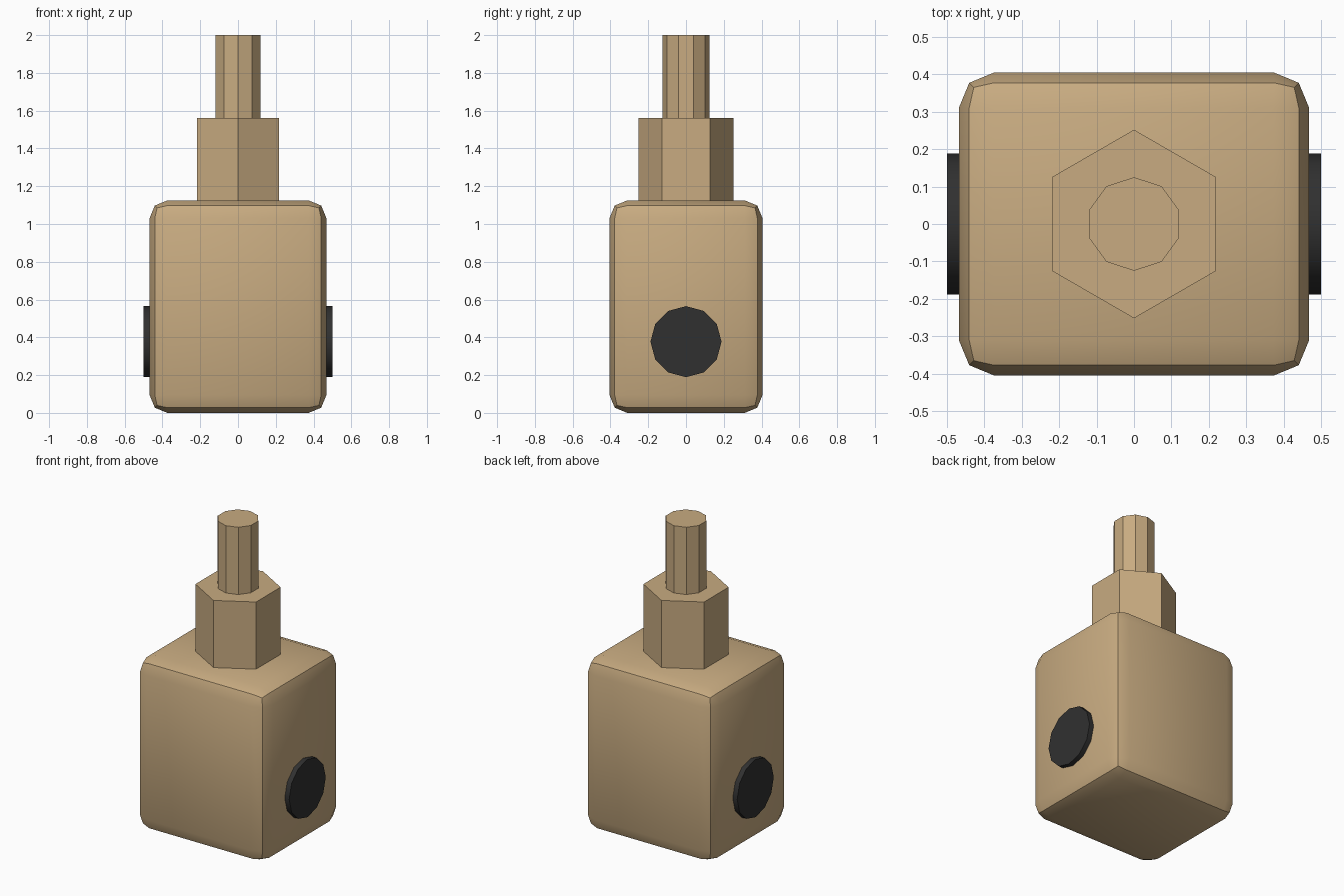
import bpy
from math import radians, pi

cube = bpy.data.objects.get("Cube")
if cube:
    bpy.data.objects.remove(cube, do_unlink=True)


def make_material(name, rgb):
    mat = bpy.data.materials.new(name)
    mat.use_nodes = True
    colour = (*rgb, 1.0)
    mat.diffuse_color = colour
    mat.node_tree.nodes["Principled BSDF"].inputs["Base Color"].default_value = colour
    return mat


tan = make_material("tan", (0.58, 0.41, 0.22))
black = make_material("soft black", (0.03, 0.03, 0.03))


def finish(name, mat):
    obj = bpy.context.object
    obj.name = name
    obj.data.materials.append(mat)
    bpy.ops.object.transform_apply(location=False, rotation=True, scale=True)
    return obj


def prism(name, sides, radius, depth, location, mat, rotation=(0, 0, 0)):
    bpy.ops.mesh.primitive_cylinder_add(vertices=sides, radius=radius, depth=depth,
                                        location=location, rotation=rotation)
    obj = finish(name, mat)
    bpy.ops.object.shade_smooth_by_angle(angle=radians(35))
    return obj


# Rounded block body
bpy.ops.mesh.primitive_cube_add(size=1, location=(0, 0, 0.5625))
bpy.context.object.scale = (0.936, 0.81, 1.125)
body = finish("body", tan)
bevel = body.modifiers.new("rounded edges", 'BEVEL')
bevel.width = 0.094
bevel.segments = 2
bpy.ops.object.modifier_apply(modifier=bevel.name)
bpy.ops.object.shade_smooth_by_angle(angle=radians(35))

# Stepped neck and stem on top
prism("hex_collar", 6, 0.252, 0.44, (0, 0, 1.342), tan)
prism("stem", 10, 0.125, 0.44, (0, 0, 1.78), tan)

# Round side caps, starting inside the body
for side, name in ((1, "left_cap"), (-1, "right_cap")):
    prism(name, 12, 0.188, 0.1, (side * 0.45, 0, 0.377), black,
          rotation=(0, side * pi / 2, 0))
